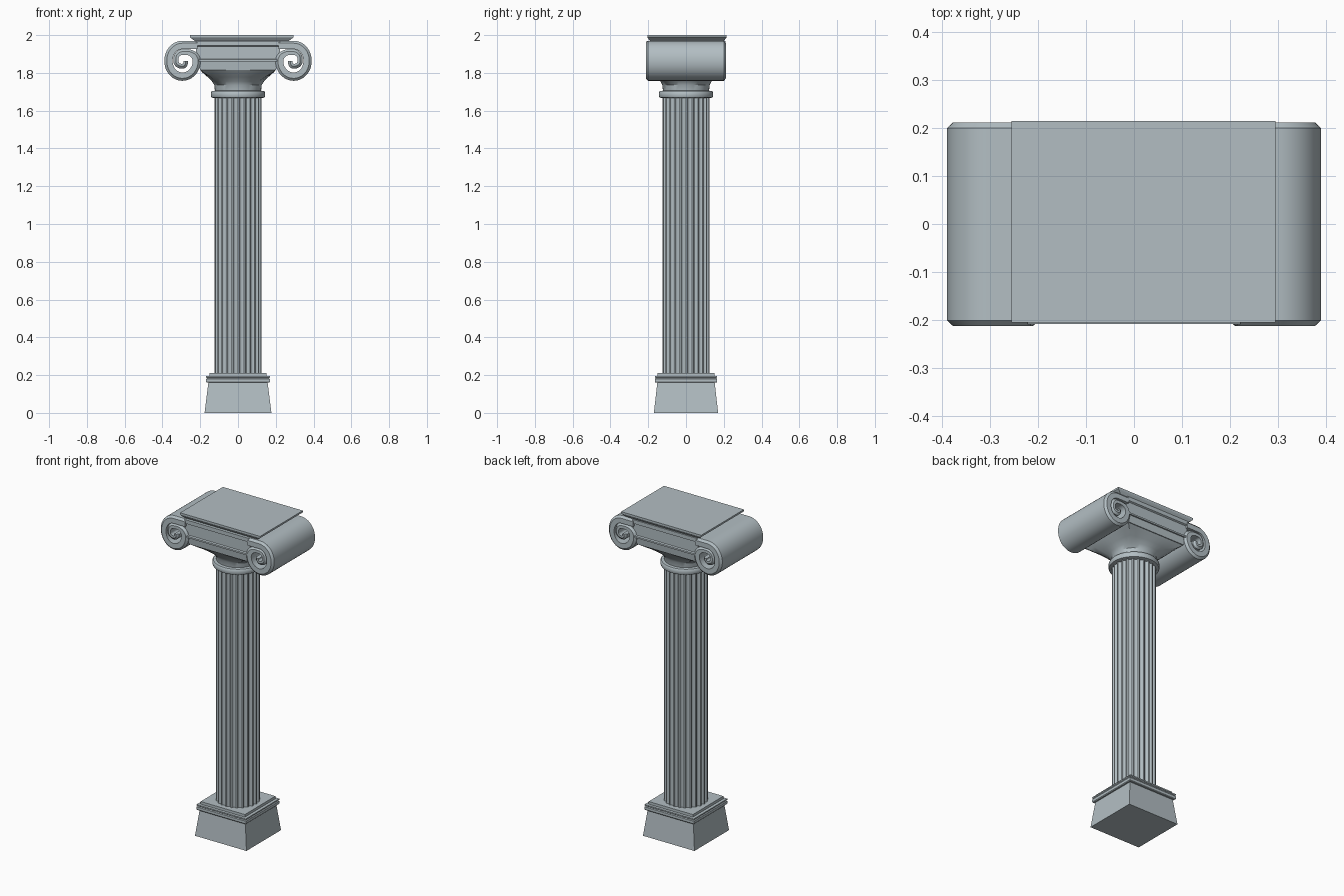
import bpy, bmesh
from math import sin, cos, pi, radians

if "Cube" in bpy.data.objects:
    bpy.data.objects.remove(bpy.data.objects["Cube"])

stone = bpy.data.materials.new("grey_stone")
stone.diffuse_color = (.448, .515, .545, 1)
stone.use_nodes = True
stone.node_tree.nodes["Principled BSDF"].inputs["Base Color"].default_value = stone.diffuse_color


def loft(name, rings, smooth=None):
    """Skin a stack of equal-length point rings and cap both ends."""
    bm = bmesh.new()
    vs = [[bm.verts.new(p) for p in ring] for ring in rings]
    n = len(vs[0])
    for a, b in zip(vs, vs[1:]):
        for i in range(n):
            j = (i + 1) % n
            bm.faces.new((a[i], a[j], b[j], b[i]))
    bm.faces.new(vs[0][::-1])
    bm.faces.new(vs[-1])
    bmesh.ops.recalc_face_normals(bm, faces=bm.faces)
    me = bpy.data.meshes.new(name)
    bm.to_mesh(me)
    bm.free()
    me.materials.append(stone)
    ob = bpy.data.objects.new(name, me)
    bpy.context.collection.objects.link(ob)
    if smooth:
        bpy.ops.object.select_all(action='DESELECT')
        ob.select_set(True)
        bpy.context.view_layer.objects.active = ob
        bpy.ops.object.shade_smooth_by_angle(angle=radians(smooth))
    return ob


def rect(hx, hy, z, cx=0.0, cy=0.0):
    return [(cx + sx * hx, cy + sy * hy, z)
            for sx, sy in ((-1, -1), (1, -1), (1, 1), (-1, 1))]


def circle(r, z, n=40):
    return [(r * cos(2 * pi * i / n), r * sin(2 * pi * i / n), z) for i in range(n)]


# Square pedestal with stepped cap
loft("pedestal", [rect(.177, .17, 0), rect(.157, .152, .16)])
loft("pedestal_cap", [rect(.165, .162, .16), rect(.169, .165, .164),
                      rect(.169, .165, .18), rect(.164, .16, .184),
                      rect(.169, .165, .188), rect(.169, .165, .195),
                      rect(.152, .15, .196), rect(.152, .15, .212)])

# Fluted shaft: narrow ridges between round grooves
FLUTES, R, DEPTH = 24, .125, .011
section = []
for k in range(FLUTES):
    for t in (0, .25, .35, .48, .625, .77, .9):
        a = 2 * pi * (k + t) / FLUTES
        groove = sin(pi * (t - .25) / .75) if t > .25 else 0
        r = R - DEPTH * groove ** .7
        section.append((r * cos(a), r * sin(a)))
loft("fluted_shaft", [[(x, y, z) for x, y in section] for z in (.205, 1.675)])

# Rounded collar ring
loft("collar", [circle(r, z) for r, z in
                ((.125, 1.666), (.141, 1.67), (.144, 1.678), (.144, 1.695),
                 (.139, 1.703), (.12, 1.706))], 35)


# Flared neck turning from a circle into a rectangle
def blend(r, hx, hy, f, z, n=40):
    ring = []
    for i in range(n):
        a = 2 * pi * i / n
        c, s = cos(a), sin(a)
        m = max(abs(c), abs(s))
        ring.append(((1 - f) * r * c + f * hx * c / m,
                     (1 - f) * r * s + f * hy * s / m, z))
    return ring


loft("flared_neck", [blend(.122, .2, .19, f, z) for f, z in
                     ((0, 1.70), (.04, 1.735), (.2, 1.755), (.5, 1.778),
                      (.85, 1.802), (1, 1.815), (1, 1.83))], 30)

# Block and channel between the scrolls
loft("capital_block", [rect(.2, .195, 1.815), rect(.212, .2, 1.86)])
loft("capital_channel", [rect(.222, .209, 1.86), rect(.222, .209, 1.87),
                         rect(.222, .2, 1.874), rect(.222, .2, 1.94),
                         rect(.222, .209, 1.945), rect(.222, .209, 1.969)])

# Top slab with sloping underside
loft("abacus", [rect(.24, .19, 1.962, .02, .005), rect(.247, .195, 1.968, .02, .005),
                rect(.27, .208, 1.985, .02, .005), rect(.275, .21, 1.989, .02, .005),
                rect(.275, .21, 2.0, .02, .005)])


# Scrolls: a spiral band extruded front to back with chamfered ends
KEYS = [(0, .085, .022), (1, .073, .022), (2, .083, .022), (3, .076, .021),
        (4, .047, .0155), (5, .034, .0135), (6, .028, .013), (7, .018, .013)]


def spiral(t):
    i = min(int(t), 6)
    f = t - i
    f = f * f * (3 - 2 * f)
    return [a + (b - a) * f for a, b in zip(KEYS[i][1:], KEYS[i + 1][1:])]


def scroll_ring(side, y, trim):
    outer, inner = [], []
    steps = 70
    for i in range(steps + 1):
        t = 7 * i / steps
        r, h = spiral(t)
        a = pi / 2 + t * pi / 2
        for edge, rr in ((outer, r + h - trim), (inner, r - h)):
            edge.append((side * (.295 - cos(a) * rr), y, 1.863 + sin(a) * rr))
    # straight tail joining the band to the channel
    tail = [(side * .215, y, 1.863 + .063), (side * .215, y, 1.863 + .107 - trim)]
    return outer + inner[::-1] + tail


for side, label in ((-1, "left"), (1, "right")):
    loft(label + "_scroll",
         [scroll_ring(side, y, trim) for y, trim in
          ((-.213, .013), (-.201, 0), (.2, 0), (.212, .013))], 30)
